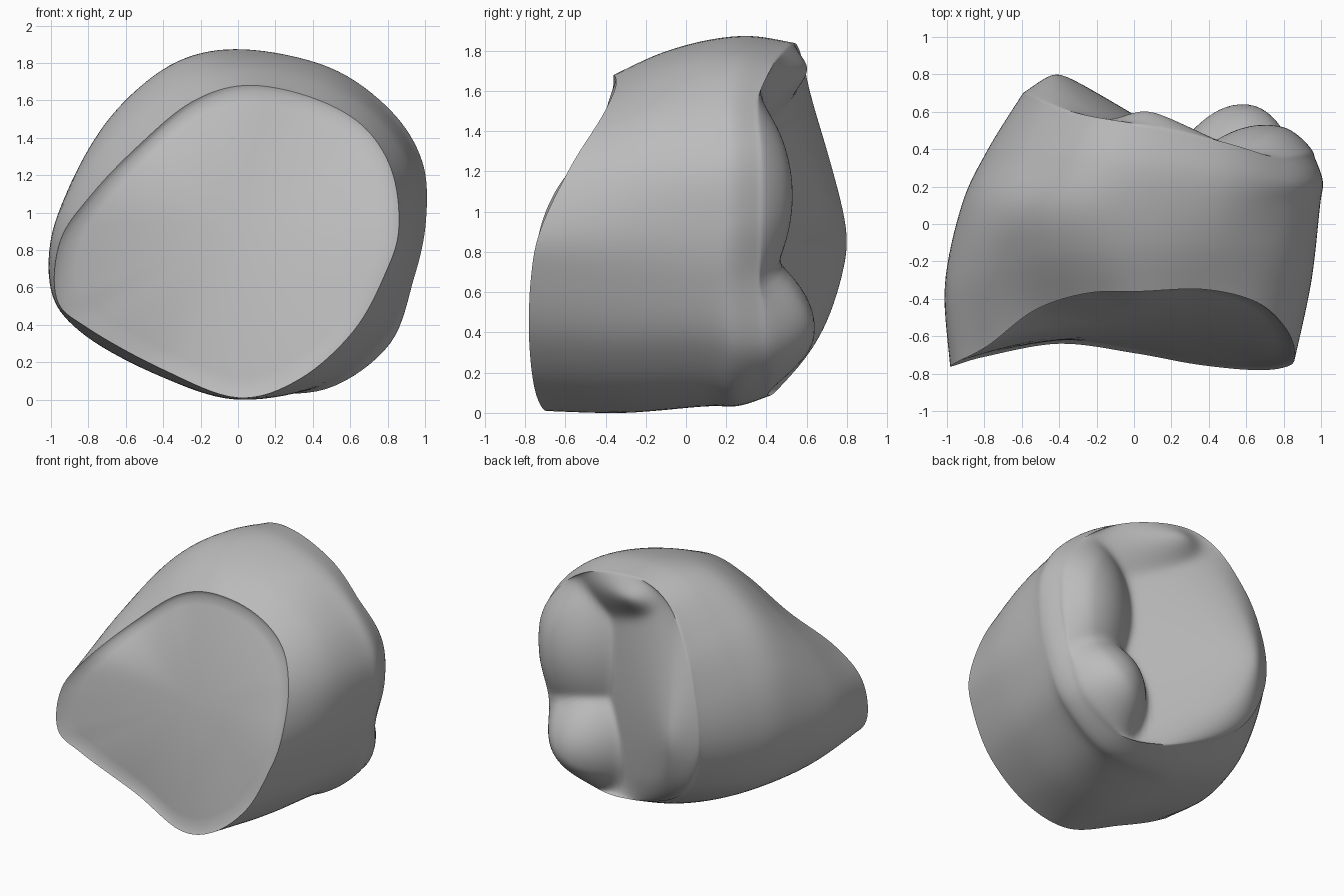
import bpy, bmesh, math
from mathutils import Vector

cube = bpy.data.objects.get("Cube")
if cube:
    bpy.data.objects.remove(cube)

SEG = 8    # subdivisions between control points around the crown
ROWS = 8   # rows between control loops along the wall

# Control loops (x, y, z), counter-clockwise from the left side
RIM = [(.86, -.72, .92), (.82, -.57, 1.23), (.66, -.42, 1.47), (.38, -.35, 1.62),
       (.04, -.36, 1.68), (-.25, -.37, 1.59), (-.53, -.46, 1.36), (-.78, -.65, 1.1),
       (-.95, -.74, .85), (-.97, -.76, .54), (-.8, -.71, .38), (-.4, -.64, .16),
       (0, -.69, .01), (.33, -.75, .11), (.62, -.78, .37), (.79, -.77, .68)]
WAIST = [(.99, .95), (.97, 1.25), (.8, 1.53), (.48, 1.76), (.02, 1.85), (-.33, 1.8),
         (-.64, 1.56), (-.84, 1.24), (-.92, .9), (-.88, .6), (-.72, .33), (-.36, .13),
         (0, .04), (.45, .07), (.78, .33), (.93, .65)]
SHOULDER = [(.96, .36, .98), (.94, .36, 1.28), (.78, .35, 1.53), (.47, .44, 1.74),
            (.04, .53, 1.84), (-.25, .58, 1.75), (-.46, .64, 1.45), (-.56, .68, 1.15),
            (-.6, .69, .88), (-.57, .67, .65), (-.46, .62, .42), (-.24, .55, .25),
            (.12, .46, .12), (.48, .4, .1), (.8, .38, .31), (.9, .36, .7)]

# Rounded cusps on the left and cone-like ridges on the right and top:
# x, z, height, x slope, z slope
LOBES = [(.7, 1.08, .53, 1.1, .8), (.58, .42, .64, 1.4, 1.3)]
CONES = [(-.42, .85, .8, .6, .28), (.06, 1.72, .61, .5, .8)]


def catmull(a, b, c, d, t):
    return (b * 2 + (c - a) * t + (a * 2 - b * 5 + c * 4 - d) * t * t
            + (b * 3 - a - c * 3 + d) * t ** 3) / 2


def smooth_loop(points):
    p = [Vector(q) for q in points]
    n = len(p)
    return [catmull(p[i - 1], p[i], p[(i + 1) % n], p[(i + 2) % n], j / SEG)
            for i in range(n) for j in range(SEG)]


def distance_squared(x, z, cusp):
    return ((x - cusp[0]) * cusp[3]) ** 2 + ((z - cusp[1]) * cusp[4]) ** 2


def cusp_height(x, z):
    """Blend the cusps with a soft maximum, leaving grooves between them."""
    k = 45
    heights = [c[2] - distance_squared(x, z, c) for c in LOBES]
    heights += [c[2] + .04 - math.sqrt(distance_squared(x, z, c) + .0016) for c in CONES]
    return math.log(sum(math.exp(k * h) for h in heights)) / k


def base_height(x, z):
    """Gentle saddle of the base."""
    z -= .92
    return -.57 + .2 * z - .19 * x * x + .1 * z * z + .21 * x * z


def swell(p, factor):
    return axis + Vector(((p.x - axis.x) * factor, p.y, (p.z - axis.z) * factor))


rim = smooth_loop(RIM)
waist = smooth_loop([(x, .1, z) for x, z in WAIST])
shoulder = smooth_loop(SHOULDER)
count = len(rim)
axis = Vector((0, 0, .92))
loops = []

# Saddle-shaped base from its centre outwards, set back behind a bevelled lip
for s in [.02] + [i / 12 for i in range(1, 13)]:
    loop = []
    for p in rim:
        q = axis.lerp(p, s * .96)
        q.y = base_height(q.x, q.z) + (p.y - base_height(p.x, p.z)) * s ** 3 + .02
        loop.append(q)
    loops.append(loop)

# Side wall passes through rim, belly, waist, bulge and shoulder
belly = [swell((p + q) / 2, 1.025) for p, q in zip(rim, waist)]
for p in belly:
    p.x = p.x * 1.02 - .02
bulge = [swell((p + q) / 2, 1.03) for p, q in zip(waist, shoulder)]
guides = [rim, belly, waist, bulge, shoulder]
last = len(guides) - 1
for k in range(last):
    a, b = guides[max(k - 1, 0)], guides[k]
    c, d = guides[k + 1], guides[min(k + 2, last)]
    for r in range(ROWS):
        loops.append([catmull(*ps, r / ROWS) for ps in zip(a, b, c, d)])
loops.append(shoulder)

# Chewing surface rolls over the shoulder and closes towards the central pit
pit = Vector((.25, 0, .95))
for i in range(1, 45):
    inset = (i / 45) ** 1.5
    t = min(inset / .25, 1)
    w = math.sqrt(1 - (1 - t) ** 2)
    loop = []
    for p in shoulder:
        q = p.lerp(pit, inset)
        q.y = p.y + (cusp_height(q.x, q.z) - p.y) * w
        loop.append(q)
    loops.append(loop)

# Skin the loops into one closed surface
bm = bmesh.new()
rings = [[bm.verts.new(p) for p in loop] for loop in loops]
for a, b in zip(rings, rings[1:]):
    for i in range(count):
        j = (i + 1) % count
        bm.faces.new((a[i], a[j], b[j], b[i]))
bm.faces.new(rings[0])
bm.faces.new(rings[-1])
bmesh.ops.recalc_face_normals(bm, faces=bm.faces)
mesh = bpy.data.meshes.new("tooth_crown")
bm.to_mesh(mesh)
bm.free()
crown = bpy.data.objects.new("tooth_crown", mesh)
bpy.context.collection.objects.link(crown)

# Plain grey finish
grey = bpy.data.materials.new("plain_grey")
grey.use_nodes = True
colour = (.5, .5, .5, 1)
grey.diffuse_color = colour
grey.node_tree.nodes["Principled BSDF"].inputs["Base Color"].default_value = colour
mesh.materials.append(grey)

bpy.ops.object.select_all(action="DESELECT")
crown.select_set(True)
bpy.context.view_layer.objects.active = crown
bpy.ops.object.shade_smooth_by_angle(angle=math.radians(60))
